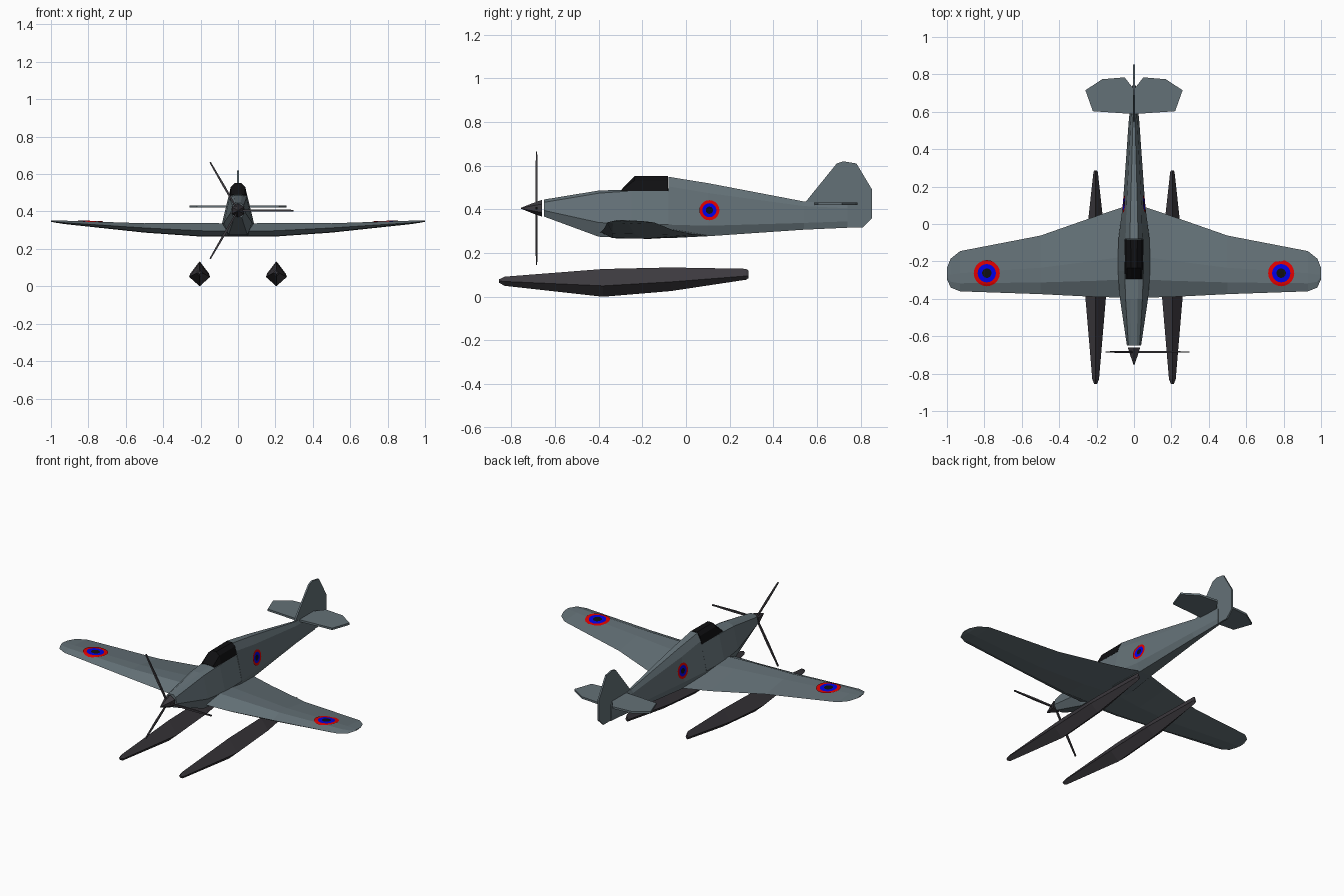
import bpy, bmesh, math
from mathutils import Vector
from mathutils.bvhtree import BVHTree

if "Cube" in bpy.data.objects:
    bpy.data.objects.remove(bpy.data.objects["Cube"])


def material(name, rgb):
    m = bpy.data.materials.new(name)
    m.diffuse_color = (*rgb, 1)
    m.use_nodes = True
    m.node_tree.nodes["Principled BSDF"].inputs["Base Color"].default_value = m.diffuse_color
    return m


GREY = material("blue_grey_skin", (0.127, 0.165, 0.184))
DARK = material("charcoal", (0.046, 0.042, 0.049))
BLACK = material("canopy_black", (0.005, 0.005, 0.006))
RED = material("red", (0.75, 0.0, 0.0))
BLUE = material("blue", (0.0, 0.0, 0.8))


def loft(name, rings, mat):
    """Skin a list of equal-length point rings and cap both ends."""
    bm = bmesh.new()
    rows = [[bm.verts.new(p) for p in r] for r in rings]
    n = len(rows[0])
    for a, b in zip(rows, rows[1:]):
        for i in range(n):
            j = (i + 1) % n
            bm.faces.new((a[i], a[j], b[j], b[i]))
    bm.faces.new(rows[0])
    bm.faces.new(rows[-1])
    bmesh.ops.recalc_face_normals(bm, faces=bm.faces)
    me = bpy.data.meshes.new(name)
    bm.to_mesh(me)
    bm.free()
    me.materials.append(mat)
    ob = bpy.data.objects.new(name, me)
    bpy.context.collection.objects.link(ob)
    return ob


def mirrored(half, y, cx=0):
    """Closed cross-section at y from a right-hand list of (x, z)."""
    return [(cx + x, y, z) for x, z in half] + [(cx - x, y, z) for x, z in reversed(half)]


# Fuselage: y, (top, shoulder, widest, bottom) as (half width, z)
fuselage = loft("fuselage", [mirrored(h, y) for y, *h in (
    (-0.65, (0.015, 0.445), (0.030, 0.432), (0.038, 0.395), (0.020, 0.367)),
    (-0.40, (0.020, 0.486), (0.045, 0.474), (0.075, 0.340), (0.050, 0.275)),
    (-0.25, (0.022, 0.491), (0.050, 0.484), (0.087, 0.330), (0.060, 0.268)),
    (-0.081, (0.022, 0.495), (0.048, 0.484), (0.083, 0.330), (0.060, 0.268)),
    (-0.08, (0.022, 0.549), (0.045, 0.505), (0.083, 0.330), (0.060, 0.268)),
    (0.10, (0.018, 0.520), (0.040, 0.475), (0.060, 0.325), (0.040, 0.277)),
    (0.54, (0.006, 0.436), (0.018, 0.415), (0.029, 0.338), (0.016, 0.307)),
    (0.74, (0.004, 0.425), (0.008, 0.405), (0.010, 0.345), (0.007, 0.316)),
)], GREY)

# Canopy
loft("canopy", [mirrored(h, y) for y, *h in (
    (-0.295, (0.018, 0.491), (0.036, 0.489), (0.045, 0.484)),
    (-0.235, (0.016, 0.552), (0.038, 0.533), (0.049, 0.484)),
    (-0.082, (0.018, 0.552), (0.038, 0.533), (0.050, 0.484)),
)], BLACK)

# Wing: x, leading y, trailing y, z of leading edge, top, bottom, trailing edge
stations = [
    (0.00, -0.395, 0.110, 0.295, 0.336, 0.265, 0.280),
    (0.20, -0.390, 0.043, 0.297, 0.338, 0.266, 0.285),
    (0.50, -0.375, -0.062, 0.312, 0.337, 0.287, 0.306),
    (0.93, -0.360, -0.145, 0.340, 0.351, 0.333, 0.340),
    (0.98, -0.340, -0.185, 0.345, 0.352, 0.341, 0.345),
    (1.00, -0.295, -0.235, 0.348, 0.352, 0.345, 0.348)]


def wing_ring(s, x, le, te, zl, zt, zb, zr):
    c = te - le
    return [(s * x, le, zl), (s * x, le + 0.2 * c, zt),
            (s * x, le + 0.45 * c, zt - 0.12 * (zt - zr)), (s * x, te, zr),
            (s * x, le + 0.45 * c, zb), (s * x, le + 0.12 * c, zb + 0.003)]


wing = loft("wing", [wing_ring(-1, *s) for s in reversed(stations)]
            + [wing_ring(1, *s) for s in stations[1:]], GREY)

# Fin and rudder
fin = [(0.54, 0.425), (0.69, 0.61), (0.72, 0.62), (0.78, 0.61), (0.852, 0.49),
       (0.852, 0.36), (0.81, 0.318), (0.70, 0.318)]
loft("fin", [[(x, y, z) for y, z in fin] for x in (-0.005, 0.005)], GREY)

# Tailplane halves
tail = [(0.0, 0.588), (0.22, 0.603), (0.26, 0.715), (0.17, 0.774), (0.05, 0.784), (0.0, 0.72)]
for side, s in (("left", -1), ("right", 1)):
    loft(side + "_tailplane", [[(s * x, y, z) for x, y in tail] for z in (0.420, 0.432)], GREY)

    # Floats: y, ridge z, chine half width, chine z, keel z
    loft(side + "_float", [
        [(s * 0.205, y, zt), (s * 0.205 + w, y, zc), (s * 0.205, y, zb), (s * 0.205 - w, y, zc)]
        for y, zt, w, zc, zb in (
            (-0.855, 0.080, 0.008, 0.072, 0.064),
            (-0.83, 0.092, 0.018, 0.070, 0.050),
            (-0.38, 0.127, 0.056, 0.050, 0.000),
            (-0.07, 0.134, 0.050, 0.068, 0.026),
            (0.275, 0.128, 0.012, 0.095, 0.078),
            (0.285, 0.120, 0.008, 0.095, 0.084))], DARK)

# Spinner: six-sided cone
HUB = 0.405
loft("spinner", [[(r * math.cos(k * math.pi / 3 + math.pi / 6), y,
                   HUB + r * math.sin(k * math.pi / 3 + math.pi / 6)) for k in range(6)]
                 for y, r in ((-0.66, 0.038), (-0.70, 0.024), (-0.755, 0.002))], DARK)

# Three propeller blades
for i in range(3):
    a = i * 2 * math.pi / 3
    along, across = Vector((math.cos(a), 0, math.sin(a))), Vector((-math.sin(a), 0, math.cos(a)))
    mid = Vector((0, -0.684, HUB))
    loft(f"propeller_blade_{i + 1}", [
        [mid + along * r + across * u * w + Vector((0, v * t, 0))
         for u, v in ((-1, -1), (1, -1), (1, 1), (-1, 1))]
        for r, w, t in ((0.01, 0.004, 0.005), (0.15, 0.006, 0.005), (0.298, 0.004, 0.003))], DARK)


# Roundels: concentric rings laid on the surface below
def roundel(name, target, centre, u, direction, radius):
    me = target.data
    tree = BVHTree.FromPolygons([v.co for v in me.vertices], [tuple(p.vertices) for p in me.polygons])
    centre, u, d = Vector(centre), Vector(u), Vector(direction)
    v = d.cross(u)
    bm = bmesh.new()

    def drop(r, k):
        a = k * math.pi / 10
        p = centre + (u * math.cos(a) + v * math.sin(a)) * r * radius
        hit = tree.ray_cast(p - d * 2, d)[0]
        return bm.verts.new((hit if hit else p) - d * 0.004)

    levels = (0.15, 0.36, 0.53, 0.70, 0.85, 1.0)
    rows = [[drop(r, k) for k in range(20)] for r in levels]
    bm.faces.new(rows[0])
    for n, (a, b) in enumerate(zip(rows, rows[1:])):
        for k in range(20):
            j = (k + 1) % 20
            bm.faces.new((a[k], a[j], b[j], b[k])).material_index = (0, 1, 1, 2, 2)[n]
    bm.normal_update()
    bmesh.ops.reverse_faces(bm, faces=[f for f in bm.faces if f.normal.dot(d) > 0])
    out = bpy.data.meshes.new(name)
    bm.to_mesh(out)
    bm.free()
    for m in (BLACK, BLUE, RED):
        out.materials.append(m)
    bpy.context.collection.objects.link(bpy.data.objects.new(name, out))


for side, s in (("left", -1), ("right", 1)):
    roundel(side + "_wing_roundel", wing, (s * 0.787, -0.263, 0.35), (1, 0, 0), (0, 0, -1), 0.07)
    roundel(side + "_fuselage_roundel", fuselage, (s * 0.055, 0.107, 0.396), (0, 1, 0), (-s, 0, 0), 0.046)
